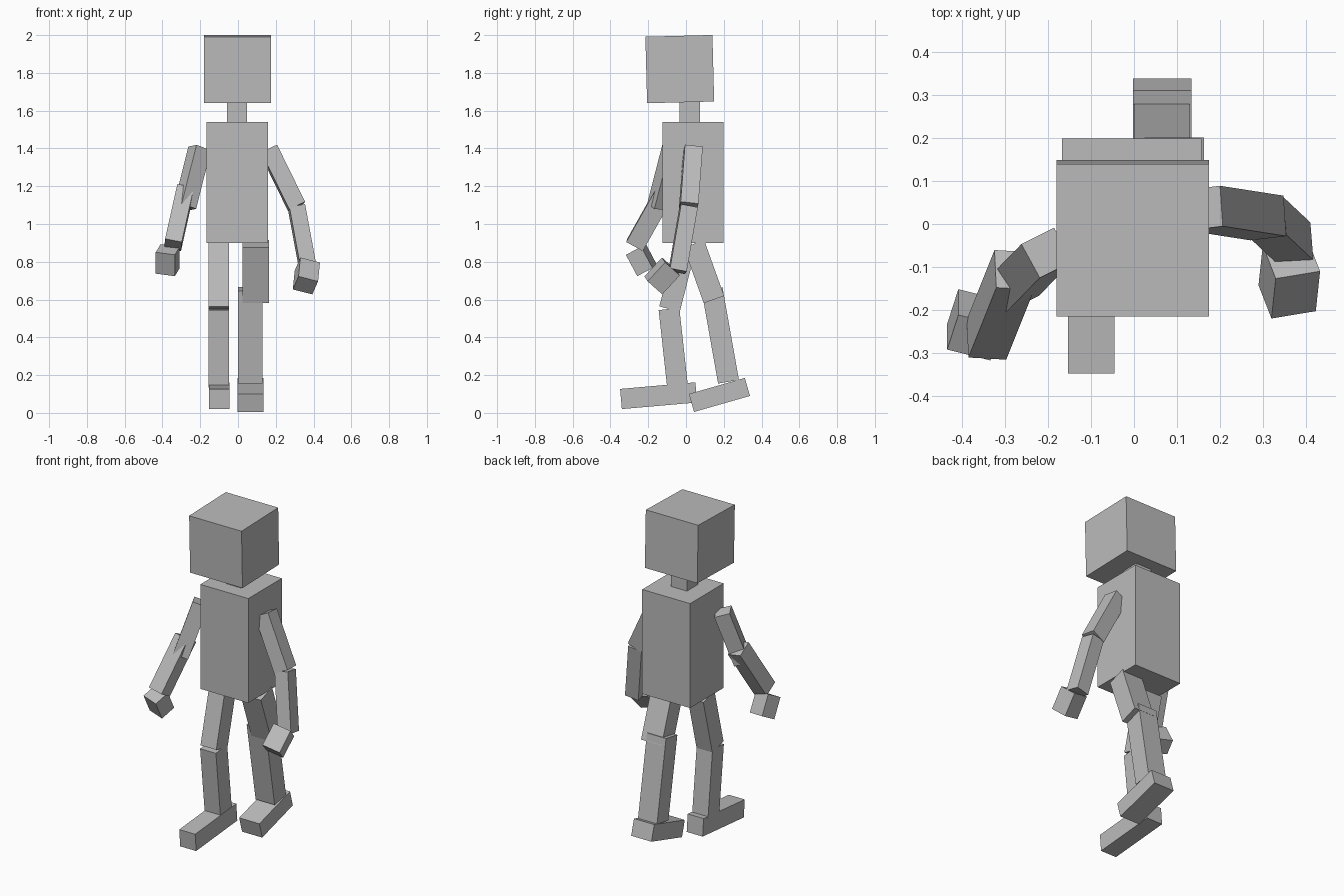
import bpy
from mathutils import Vector, Matrix

old = bpy.data.objects.get("Cube")
if old:
    bpy.data.objects.remove(old, do_unlink=True)

# Single plain grey
grey = bpy.data.materials.new("plain_grey")
grey.use_nodes = True
colour = (0.5, 0.5, 0.5, 1)
grey.diffuse_color = colour
grey.node_tree.nodes["Principled BSDF"].inputs["Base Color"].default_value = colour


def block(name, centre, size, rotation):
    """Box of a given size, turned by a rotation matrix about its centre."""
    bpy.ops.mesh.primitive_cube_add(size=1)
    ob = bpy.context.object
    ob.name = name
    ob.data.materials.append(grey)
    ob.matrix_world = (Matrix.Translation(centre) @ rotation.to_4x4()
                       @ Matrix.Diagonal((*size, 1)))
    return ob


def pitched(name, centre, size, degrees=0):
    """Box tipped about the sideways axis."""
    from math import radians
    return block(name, centre, size, Matrix.Rotation(radians(degrees), 3, 'X'))


def limb(name, start, end, side, width, depth):
    """Box running from start to end, its width lying along side."""
    start, end = Vector(start), Vector(end)
    z = (end - start).normalized()
    x = Vector(side)
    x = (x - z * x.dot(z)).normalized()
    turn = Matrix((x, z.cross(x), z)).transposed()
    return block(name, (start + end) / 2, (width, depth, (end - start).length), turn)


# Head, neck and torso
pitched("head", (-0.003, -0.033, 1.82), (0.355, 0.355, 0.352), 1.5)
pitched("neck", (-0.005, 0.02, 1.6), (0.107, 0.11, 0.14))
pitched("torso", (-0.005, 0.037, 1.22), (0.325, 0.325, 0.64))

# Legs: straight in x, swinging fore and aft
X = (1, 0, 0)
limb("right_thigh", (-0.102, 0.0, 0.89), (-0.102, -0.087, 0.55), X, 0.107, 0.112)
limb("right_shin", (-0.102, -0.09, 0.55), (-0.102, -0.045, 0.14), X, 0.107, 0.11)
pitched("right_foot", (-0.1, -0.145, 0.091), (0.108, 0.4, 0.107), 5)
limb("left_thigh", (0.094, 0.042, 0.895), (0.094, 0.148, 0.6), X, 0.139, 0.115)
limb("left_shin", (0.065, 0.138, 0.656), (0.065, 0.225, 0.165), X, 0.129, 0.112)
pitched("left_foot", (0.066, 0.177, 0.095), (0.137, 0.308, 0.099), 16)

# Left arm
limb("left_upper_arm", (0.162, 0.037, 1.395), (0.31, 0.014, 1.093),
     (-0.085, -0.01, -0.04), 0.093, 0.095)
limb("left_forearm", (0.31, 0.014, 1.09), (0.373, -0.045, 0.75),
     (1, 0.1, 0.1), 0.085, 0.09)
limb("left_hand", (0.367, -0.08, 0.775), (0.357, -0.173, 0.675),
     (0.105, 0.016, -0.028), 0.108, 0.108)

# Right arm
limb("right_upper_arm", (-0.203, -0.067, 1.4), (-0.281, -0.147, 1.09),
     (0.042, -0.077, 0.009), 0.09, 0.09)
limb("right_forearm", (-0.279, -0.107, 1.179), (-0.344, -0.27, 0.889),
     (0.09, -0.005, -0.017), 0.09, 0.1)
limb("right_hand", (-0.372, -0.265, 0.865), (-0.372, -0.205, 0.752),
     (0.1, -0.027, -0.01), 0.105, 0.095)
